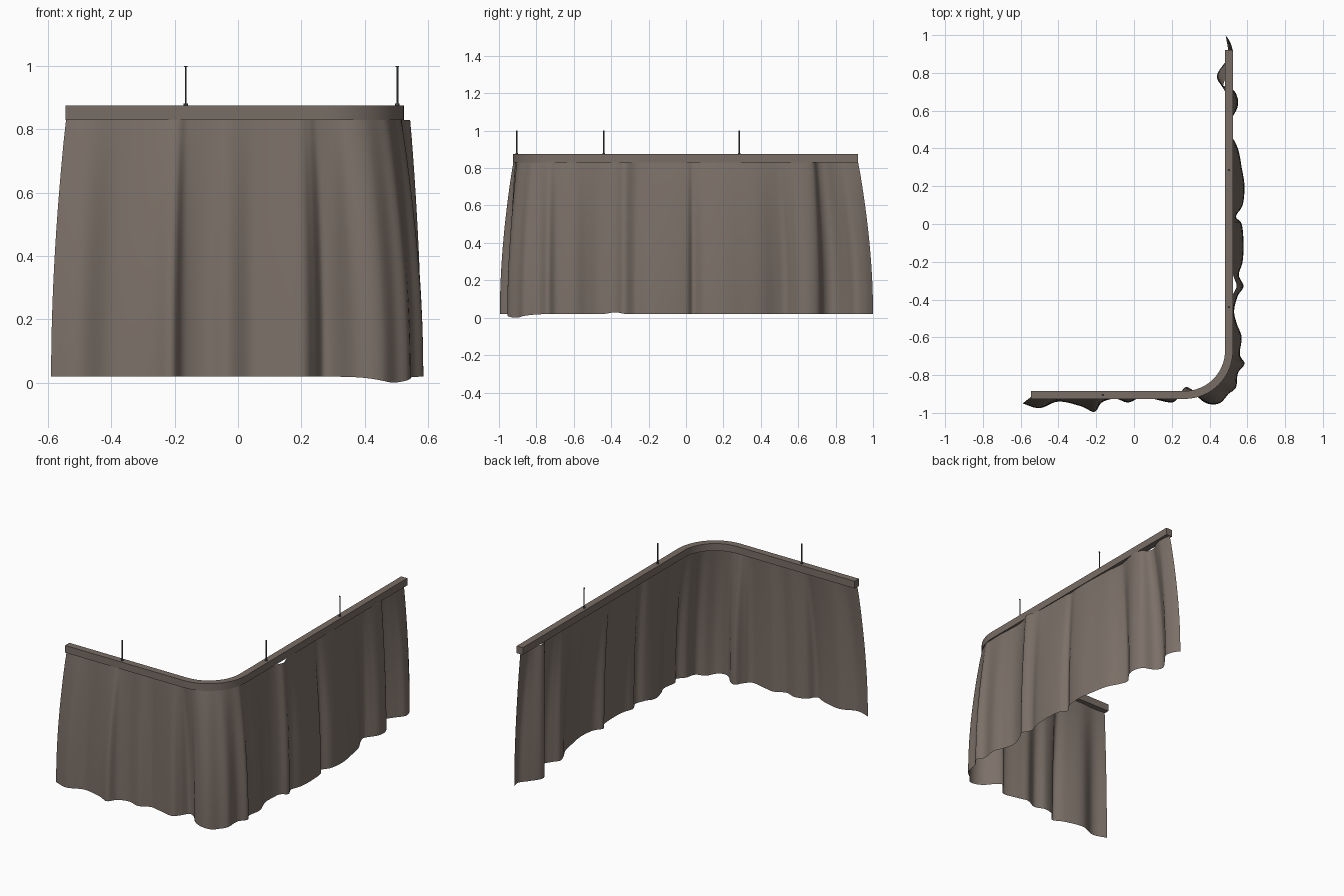
import bpy, bmesh, math
from mathutils import Vector

if "Cube" in bpy.data.objects:
    bpy.data.objects.remove(bpy.data.objects["Cube"], do_unlink=True)


def make_material(name, color):
    mat = bpy.data.materials.new(name)
    mat.use_nodes = True
    mat.diffuse_color = (*color, 1)
    bsdf = next(n for n in mat.node_tree.nodes if n.type == 'BSDF_PRINCIPLED')
    bsdf.inputs["Base Color"].default_value = (*color, 1)
    return mat


def make_object(name, bm, mat, angle):
    bmesh.ops.recalc_face_normals(bm, faces=bm.faces)
    mesh = bpy.data.meshes.new(name)
    bm.to_mesh(mesh)
    bm.free()
    mesh.materials.append(mat)
    obj = bpy.data.objects.new(name, mesh)
    bpy.context.collection.objects.link(obj)
    bpy.ops.object.select_all(action='DESELECT')
    obj.select_set(True)
    bpy.context.view_layer.objects.active = obj
    bpy.ops.object.shade_smooth_by_angle(angle=math.radians(angle))
    return obj


taupe = make_material("taupe fabric", (0.20, 0.163, 0.138))
rail_paint = make_material("taupe rail", (0.19, 0.155, 0.132))
dark_metal = make_material("dark metal", (0.08, 0.08, 0.08))

# Rail route: front leg, rounded corner, side leg
RAIL_START, RAIL_END = -0.545, 0.92
RAIL_Y, RAIL_X, RADIUS = -0.905, 0.503, 0.235
CENTER = Vector((RAIL_X - RADIUS, RAIL_Y + RADIUS))
RAIL_LOW, RAIL_TOP, RAIL_HALF = 0.83, 0.875, 0.021

# Rail: a rectangular section swept along the route
stations = [(Vector((RAIL_START, RAIL_Y)), Vector((0, -1)))]
for i in range(17):
    a = -math.pi / 2 + math.pi / 2 * i / 16
    out = Vector((math.cos(a), math.sin(a)))
    stations.append((CENTER + RADIUS * out, out))
stations.append((Vector((RAIL_X, RAIL_END)), Vector((1, 0))))

bm = bmesh.new()
rings = []
for p, out in stations:
    rings.append([bm.verts.new((*(p + out * s * RAIL_HALF), z))
                  for s, z in ((-1, RAIL_LOW), (1, RAIL_LOW), (1, RAIL_TOP), (-1, RAIL_TOP))])
for a, b in zip(rings, rings[1:]):
    for k in range(4):
        bm.faces.new((a[k], a[k - 1], b[k - 1], b[k]))
bm.faces.new(rings[0])
bm.faces.new(rings[-1])
make_object("curved_rail", bm, rail_paint, 30)

# Hem line of the curtain, folding in and out along the rail
HEM = [Vector(p) for p in (
    (-.59, -.95), (-.5, -.975), (-.4, -.94), (-.28, -.965), (-.21, -.995), (-.17, -.945),
    (-.1, -.925), (-.03, -.945), (.04, -.915), (.1, -.925), (.2, -.945), (.24, -.91),
    (.27, -.865), (.31, -.88), (.36, -.935), (.41, -.955), (.46, -.945), (.5, -.9),
    (.54, -.865), (.55, -.79), (.585, -.74), (.56, -.69), (.57, -.6), (.545, -.53),
    (.53, -.46), (.55, -.38), (.58, -.33), (.555, -.27), (.575, -.2), (.58, -.1),
    (.57, 0), (.54, .04), (.575, .1), (.585, .2), (.57, .3), (.55, .4),
    (.51, .48), (.495, .53), (.52, .57), (.545, .61), (.55, .66), (.525, .71),
    (.46, .74), (.44, .79), (.485, .86), (.52, .91), (.51, .96), (.485, 1))]


def spline(points, steps):
    """Catmull-Rom curve through the points."""
    ext = [2 * points[0] - points[1], *points, 2 * points[-1] - points[-2]]
    curve = []
    for a, b, c, d in zip(ext, ext[1:], ext[2:], ext[3:]):
        for i in range(steps):
            t = i / steps
            curve.append(b + (c - a) * t / 2 + (2 * a - 5 * b + 4 * c - d) * t * t / 2
                         + (3 * b - a - 3 * c + d) * t ** 3 / 2)
    return curve + [points[-1]]


def bump(value, center, width):
    return math.exp(-((value - center) / width) ** 2)


SPREAD = 0.9  # cloth length at the rail relative to the hem
PIVOT = Vector((CENTER.x / SPREAD, CENTER.y))


def hang_point(p, drop):
    """Point on the cloth above hem point p; drop is 0 at the rail, 1 at the hem."""
    if p.x > PIVOT.x and p.y < PIVOT.y:
        anchor = CENTER + (p - PIVOT).normalized() * RADIUS
    elif p.x <= PIVOT.x:
        anchor = Vector((p.x * SPREAD, RAIL_Y))
    else:
        anchor = Vector((RAIL_X, p.y * SPREAD if p.y > 0 else p.y))
    # The cloth bulges away from the rail in two places
    loose = 0.2 + 0.33 * bump(p.y, -0.32, 0.08) + 0.35 * bump(p.y, 0.72, 0.12)
    flare = math.sin(drop * math.pi / 2) ** 0.9
    return anchor + (p - anchor) * (loose + (1 - loose) * flare)


# Curtain: one sheet flaring from the rail to the hem
ROWS = 14
bm = bmesh.new()
columns = []
for p in spline(HEM, 6):
    dip = bump((p - Vector((0.49, -0.91))).length, 0, 0.08)
    hem_z = 0.019 - 0.019 * dip + 0.01 * bump(p.y, -0.38, 0.04)
    column = []
    for r in range(ROWS + 1):
        drop = r / ROWS
        q = hang_point(p, drop)
        column.append(bm.verts.new((q.x, q.y, RAIL_LOW + (hem_z - RAIL_LOW) * drop)))
    columns.append(column)
for a, b in zip(columns, columns[1:]):
    for r in range(ROWS):
        bm.faces.new((a[r], a[r + 1], b[r + 1], b[r]))
make_object("curtain", bm, taupe, 60)

# Hanging rods with a foot on the rail and a cap at the ceiling
for name, x, y in (("front_rod", -0.165, RAIL_Y), ("side_rod_near", RAIL_X, -0.44),
                   ("side_rod_far", RAIL_X, 0.285)):
    bm = bmesh.new()
    for radius, low, high in ((0.003, RAIL_TOP, 1.0), (0.007, RAIL_TOP, RAIL_TOP + 0.006),
                              (0.005, 0.996, 1.0)):
        made = bmesh.ops.create_cone(bm, cap_ends=True, segments=12, radius1=radius,
                                     radius2=radius, depth=high - low)
        bmesh.ops.translate(bm, verts=made["verts"], vec=(x, y, (low + high) / 2))
    make_object(name, bm, dark_metal, 30)
